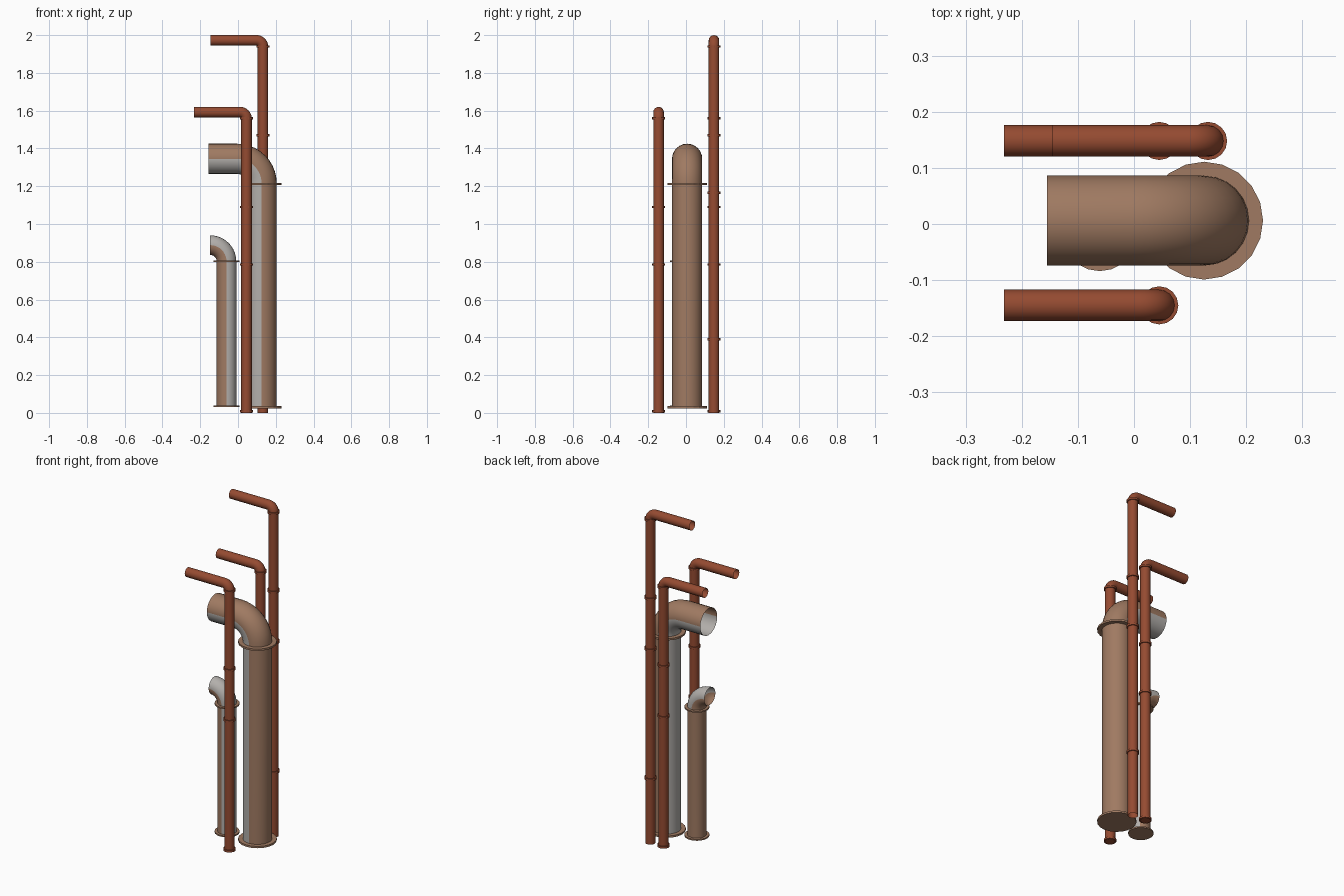
import bpy, bmesh, math

if "Cube" in bpy.data.objects:
    bpy.data.objects.remove(bpy.data.objects["Cube"])


def material(name, col):
    m = bpy.data.materials.new(name)
    m.diffuse_color = (*col, 1)
    m.use_nodes = True
    m.node_tree.nodes["Principled BSDF"].inputs["Base Color"].default_value = m.diffuse_color
    return m


RUST = material("rust_red", (0.30, 0.070, 0.031))
TAN = material("weathered_tan", (0.35, 0.195, 0.122))
GREY = material("bare_grey_metal", (0.45, 0.43, 0.41))


def finish(name, bm, mats):
    me = bpy.data.meshes.new(name)
    bm.to_mesh(me)
    bm.free()
    for m in mats:
        me.materials.append(m)
    ob = bpy.data.objects.new(name, me)
    bpy.context.collection.objects.link(ob)
    return ob


def pipe(name, x, y, z0, axis_z, end_x, r, bend, sides, mats, rule=None):
    """Open tube: straight up, quarter bend towards -x, straight to end_x.
    rule(angle_in_degrees, on_riser) gives the material index."""
    cx, cz = x - bend, axis_z - bend
    path = [(x, z0, 0.0)]
    steps = 10
    for i in range(steps + 1):
        t = math.pi / 2 * i / steps
        path.append((cx + bend * math.cos(t), cz + bend * math.sin(t), t))
    if end_x < cx - 0.005:
        path.append((end_x, axis_z, math.pi / 2))
    bm = bmesh.new()
    rings = []
    for px, pz, t in path:
        ring = []
        for j in range(sides):
            a = 2 * math.pi * j / sides
            o = r * math.cos(a)
            ring.append(bm.verts.new((px + o * math.cos(t), y + r * math.sin(a), pz + o * math.sin(t))))
        rings.append(ring)
    for i in range(len(rings) - 1):
        for j in range(sides):
            k = (j + 1) % sides
            f = bm.faces.new((rings[i][j], rings[i][k], rings[i + 1][k], rings[i + 1][j]))
            f.smooth = True
            if rule:
                f.material_index = rule(360 * (j + 0.5) / sides, i == 0)
    return finish(name, bm, mats)


def flange(name, x, y, z, r, h, sides, mat):
    bm = bmesh.new()
    bmesh.ops.create_cone(bm, cap_ends=True, segments=sides, radius1=r, radius2=r, depth=h)
    bmesh.ops.translate(bm, verts=bm.verts, vec=(x, y, z))
    return finish(name, bm, [mat])


# Thin rust-coloured pipes with their joint collars
thin = [
    ("front_thin_pipe", 0.045, -0.145, 1.592, -0.232, (0.008, 0.785, 1.09, 1.56)),
    ("back_thin_pipe", 0.045, 0.148, 1.592, -0.232, (0.008, 0.785, 1.09, 1.56)),
    ("tall_thin_pipe", 0.132, 0.148, 1.972, -0.145, (0.39, 1.165, 1.47, 1.94)),
]
for name, x, y, az, ex, zs in thin:
    pipe(name, x, y, 0.0, az, ex, 0.028, 0.034, 16, [RUST])
    for i, z in enumerate(zs):
        flange(f"{name}_collar_{i + 1}", x, y, z, 0.034, 0.012, 16, RUST)


# Large pipe: bare grey towards -x on the riser, underneath on the arm
def large_rule(a, riser):
    return int((135 if riser else 90) < a < 270)


pipe("large_pipe", 0.125, 0.006, 0.03, 1.345, -0.155, 0.08, 0.13, 24, [TAN, GREY], large_rule)
for i, z in enumerate((0.03, 1.212)):
    flange(f"large_pipe_flange_{i + 1}", 0.125, 0.006, z, 0.105, 0.011, 20, TAN)


# Small pipe: bare grey towards +x, running over the top of the elbow
def small_rule(a, riser):
    return int(a > 270 or a < (45 if riser else 90))


pipe("small_pipe", -0.061, -0.016, 0.035, 0.888, -0.147, 0.052, 0.086, 24, [TAN, GREY], small_rule)
for i, z in enumerate((0.035, 0.802)):
    flange(f"small_pipe_flange_{i + 1}", -0.061, -0.016, z, 0.068, 0.008, 20, TAN)
